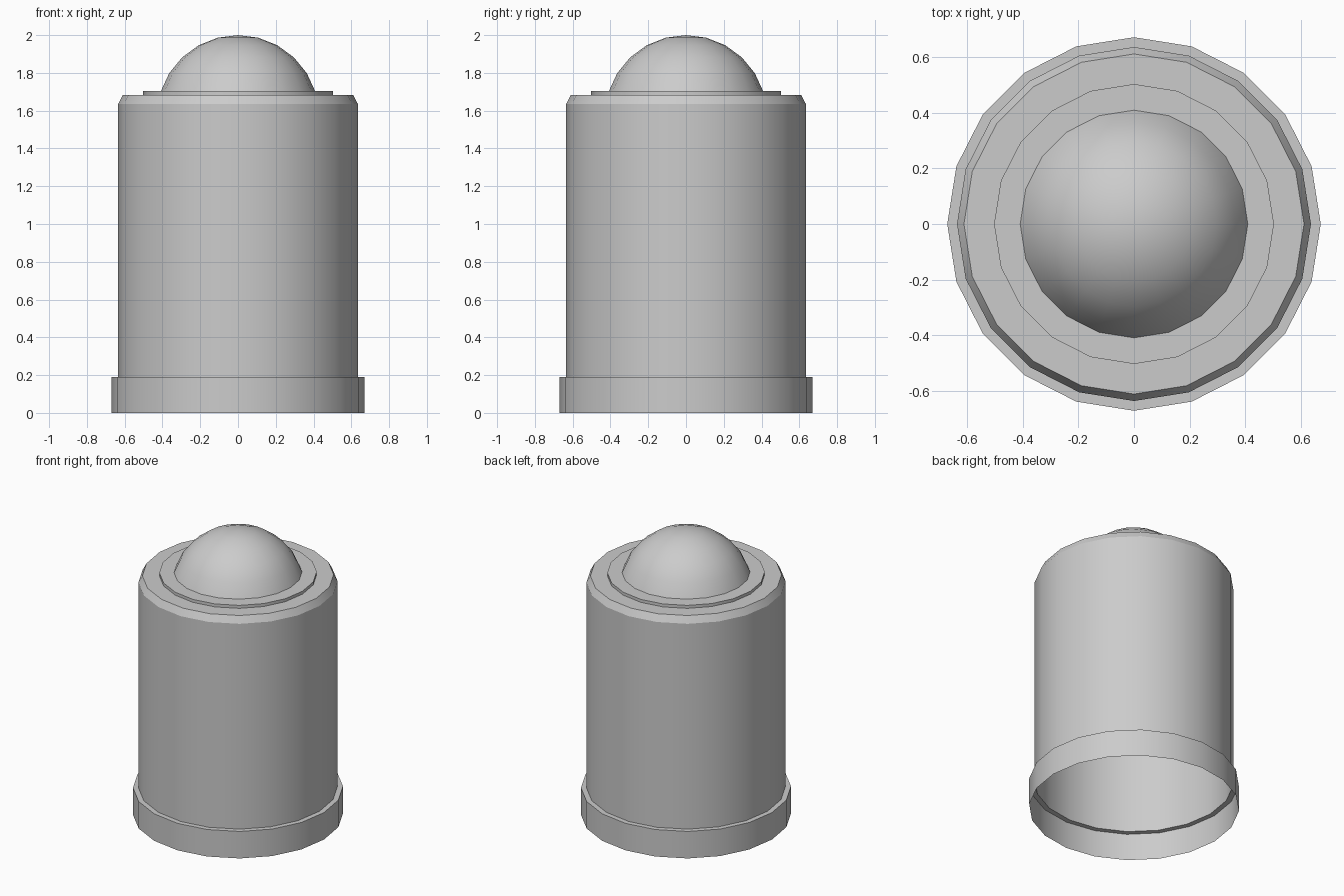
import bpy, bmesh
from math import sin, cos, pi, radians

if "Cube" in bpy.data.objects:
    bpy.data.objects.remove(bpy.data.objects["Cube"])

SIDES = 20


def lathe(name, profile):
    """Spin (radius, z) points, bottom to top; a last radius of 0 closes to a pole."""
    bm = bmesh.new()
    rings = []
    for r, z in profile:
        if r == 0:
            rings.append([bm.verts.new((0, 0, z))])
        else:
            rings.append([bm.verts.new((r * cos(2 * pi * i / SIDES), r * sin(2 * pi * i / SIDES), z))
                          for i in range(SIDES)])
    for a, b in zip(rings, rings[1:]):
        for i in range(SIDES):
            j = (i + 1) % SIDES
            if len(b) == 1:
                bm.faces.new((a[i], a[j], b[0]))
            else:
                bm.faces.new((a[i], a[j], b[j], b[i]))
    if len(rings[-1]) > 1:
        bm.faces.new(rings[-1])
    mesh = bpy.data.meshes.new(name)
    bm.to_mesh(mesh)
    bm.free()
    obj = bpy.data.objects.new(name, mesh)
    bpy.context.collection.objects.link(obj)
    bpy.ops.object.select_all(action='DESELECT')
    obj.select_set(True)
    bpy.context.view_layer.objects.active = obj
    bpy.ops.object.shade_smooth_by_angle(angle=radians(24))
    return obj


# Hollow shell, open underneath: foot band, step, wall, chamfer, flat top
lathe("canister_body", [(0.67, 0), (0.67, 0.19), (0.635, 0.19),
                        (0.635, 1.635), (0.61, 1.682)])

# Thin collar under the dome
lathe("collar", [(0.502, 1.682), (0.502, 1.703)])

# Domed cap: part of a sphere ending at the collar
R, EDGE, STEPS = 0.43, radians(72.5), 5
lathe("dome", [(R * sin(EDGE * k / STEPS), 2 - R + R * cos(EDGE * k / STEPS))
               for k in range(STEPS, 0, -1)] + [(0, 2)])
